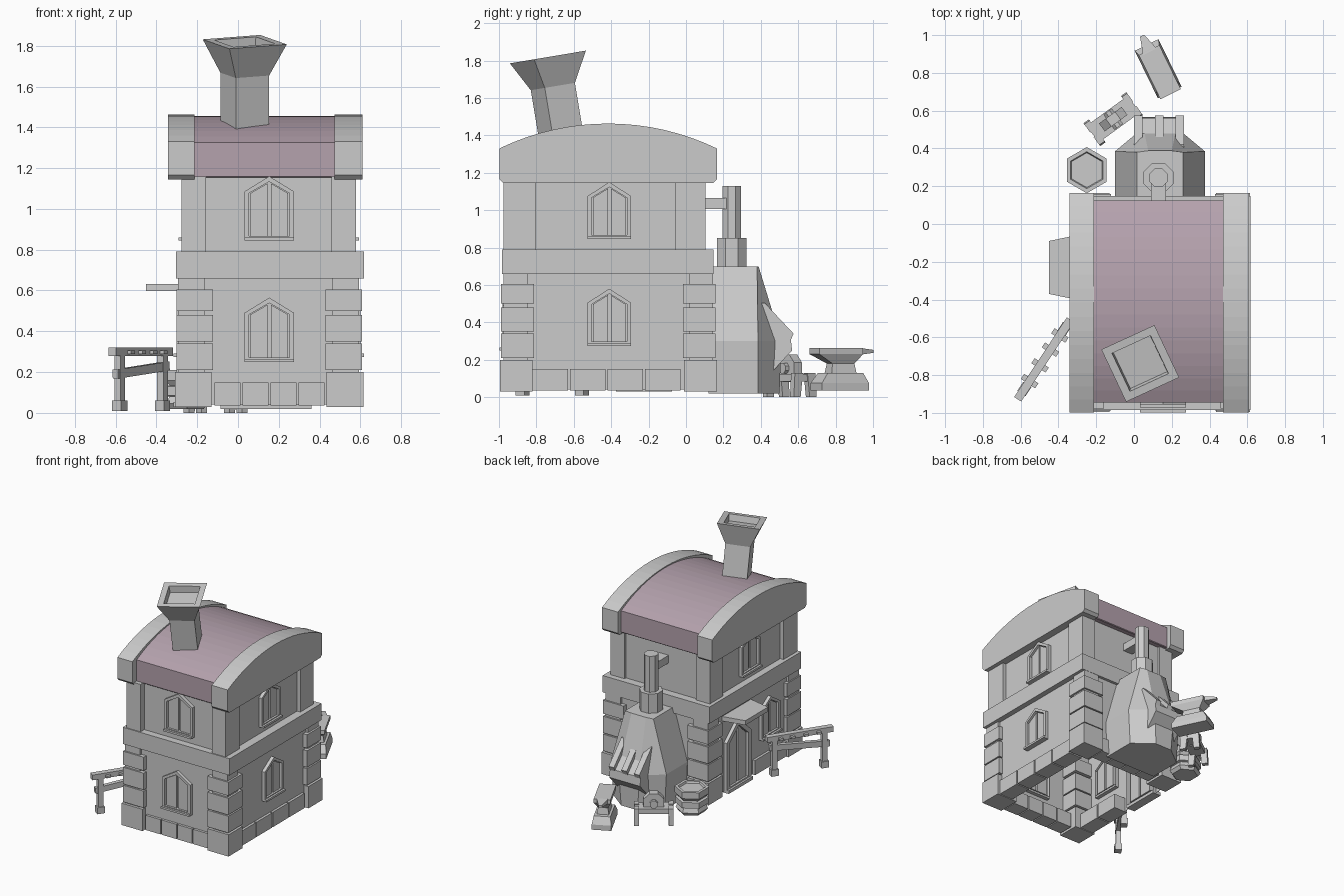
import bpy, bmesh, math
from mathutils import Matrix

cube = bpy.data.objects.get("Cube")
if cube:
    bpy.data.objects.remove(cube)


def material(name, rgb):
    m = bpy.data.materials.new(name)
    m.use_nodes = True
    m.diffuse_color = (*rgb, 1)
    m.node_tree.nodes["Principled BSDF"].inputs["Base Color"].default_value = (*rgb, 1)
    return m


STONE = material("grey stone", (0.6, 0.6, 0.6))
ROOF = material("dusty purple roof", (0.46, 0.36, 0.42))


def place(axis, u, v, w):
    """Profile point (u, v) pushed w along the axis."""
    return {"x": (w, u, v), "y": (u, w, v), "z": (u, v, w)}[axis]


def finish(name, bm, mat, matrix):
    bmesh.ops.recalc_face_normals(bm, faces=bm.faces)
    if matrix:
        bm.transform(matrix)
    me = bpy.data.meshes.new(name)
    bm.to_mesh(me)
    bm.free()
    me.materials.append(mat)
    bpy.context.collection.objects.link(bpy.data.objects.new(name, me))


def loft(name, rings, mat=STONE, matrix=None, caps=True):
    """Join rings of equal point count, one after another."""
    bm = bmesh.new()
    loops = [[bm.verts.new(p) for p in r] for r in rings]
    n = len(rings[0])
    for a, b in zip(loops, loops[1:]):
        for i in range(n):
            bm.faces.new((a[i], a[(i + 1) % n], b[(i + 1) % n], b[i]))
    if caps:
        bm.faces.new(loops[0])
        bm.faces.new(loops[-1])
    finish(name, bm, mat, matrix)


def prism(name, axis, pts, a, b, mat=STONE, matrix=None, caps=True):
    loft(name, [[place(axis, u, v, w) for u, v in pts] for w in (a, b)], mat, matrix, caps)


def box(name, x0, x1, y0, y1, z0, z1, matrix=None, caps=True):
    prism(name, "z", [(x0, y0), (x1, y0), (x1, y1), (x0, y1)], z0, z1, STONE, matrix, caps)


def ngon(n, r, z, cx=0, cy=0, turn=0):
    return [(cx + r * math.cos(turn + math.tau * i / n),
             cy + r * math.sin(turn + math.tau * i / n), z) for i in range(n)]


def square(s, z):
    return ngon(4, s / math.sqrt(2), z, turn=math.pi / 4)


def at(x, y, angle):
    return Matrix.Translation((x, y, 0)) @ Matrix.Rotation(math.radians(angle), 4, "Z")


# Hollow walls and string course
X0, X1, Y0, Y1 = -0.275, 0.575, -0.955, 0.125
INSET = 0.025
box("lower_wall", X0, X1, Y0, Y1, 0.04, 0.7, caps=False)
box("upper_wall", X0 + INSET, X1 - INSET, Y0 + INSET, Y1 - 0.04, 0.7, 1.17, caps=False)
box("string_course", -0.305, 0.617, -0.985, 0.147, 0.66, 0.79)

# Corner stones, brackets and pillars
for side_x, left in (("left", True), ("right", False)):
    for side_y, back in (("front", False), ("back", True)):
        def corner(name, gx, gy, wx, wy, z0, z1):
            xs = (X1 + gx - wx, X1 + gx) if left else (X0 - gx, X0 - gx + wx)
            ys = (Y1 + gy - wy, Y1 + gy) if back else (Y0 - gy, Y0 - gy + wy)
            box(f"{name}_{side_y}_{side_x}", *xs, *ys, z0, z1)
        for i, (z0, z1) in enumerate(((0.03, 0.2), (0.21, 0.34), (0.35, 0.48), (0.5, 0.605))):
            g = 0.04 if i == 0 else 0.033
            corner(f"quoin_{i}", g if left else g - 0.006, g, 0.18, 0.175, z0, z1)
        corner("corner_core", 0.018, 0.02, 0.13, 0.13, 0.1, 0.69)
        corner("pillar", 0.003, -0.022 if back else 0.022, 0.12, 0.16 if back else 0.172, 0.79, 1.16)

# Plinth stones
for i in range(4):
    x0, y0 = -0.115 + i * 0.137, -0.82 + i * 0.2
    for name, a, b in (("front", Y0 - 0.02, Y0 + 0.1), ("back", Y1 - 0.1, Y1 + 0.02)):
        box(f"plinth_{name}_{i}", x0, x0 + 0.128, a, b, 0.035, 0.15)
    for name, a, b in (("right", X0 - 0.02, X0 + 0.1), ("left", X1 - 0.1, X1 + 0.02)):
        if name == "left" or i < 2:
            box(f"plinth_{name}_{i}", a, b, y0, y0 + 0.19, 0.035, 0.15)


# Pointed windows and door
def arch(c, half, z0, z1, z2):
    return [(c - half, z0), (c + half, z0), (c + half, z1), (c, z2), (c - half, z1)]


def opening(name, axis, wall, out, c, half, z0, z1, z2, t=0.022):
    outer = arch(c, half, z0, z1, z2)
    inner = arch(c, half - t, z0 + t, z1 - t * 0.4, z2 - t * 1.2)
    front, back = wall + out * 0.026, wall - out * 0.03
    loft(name + "_frame", [[place(axis, u, v, w) for u, v in pts] for pts, w in
         ((outer, back), (outer, front), (inner, front), (inner, back))], caps=False)
    h = half - t
    for s in (-1, 1):
        top = z2 - t * 1.2 - 0.008
        pts = [(c + s * 0.008, z0 + t), (c + s * h * 0.93, z0 + t),
               (c + s * h * 0.93, z1 - t * 0.4), (c + s * 0.008, top)]
        prism(f"{name}_pane_{'a' if s < 0 else 'b'}", axis, pts, back, wall + out * 0.01)
    sill = [(c - half, z0), (c + half, z0), (c + half, z0 + t * 0.7), (c - half, z0 + t * 0.7)]
    prism(name + "_sill", axis, sill, back, wall + out * 0.042)


for lvl, z, dx in (("lower", 0.25, 0), ("upper", 0.845, INSET)):
    opening(f"front_{lvl}_window", "y", Y0 + dx, -1, 0.153, 0.122, z, z + 0.24, z + 0.315)
    z += 0.025 if lvl == "lower" else 0
    opening(f"left_{lvl}_window", "x", X1 - dx, 1, -0.41, 0.117, z, z + 0.23, z + 0.305)
    cy = -0.41 if lvl == "upper" else -0.62
    opening(f"right_{lvl}_window", "x", X0 + dx, -1, cy, 0.115, z, z + 0.23, z + 0.305)
opening("door", "x", X0, -1, -0.225, 0.15, 0.03, 0.42, 0.55, 0.035)
prism("door_awning", "z", [(-0.26, -0.05), (-0.26, -0.41), (-0.45, -0.37), (-0.45, -0.09)], 0.597, 0.632)


# Barrel roof between two thick gables
def vault(y0, y1, z0, z1, top, cut):
    c, h, n = (y0 + y1) / 2, (y1 - y0) / 2, 16
    rise = top - z1
    r = (h * h + rise * rise) / (2 * rise)
    a = math.asin(h / r)
    arc = [(c + r * math.sin(a - 2 * a * i / n), top - r + r * math.cos(a - 2 * a * i / n))
           for i in range(n + 1)]
    return [(y0, z0 + cut), (y0 + cut, z0), (y1 - cut, z0), (y1, z0 + cut)] + arc


prism("roof", "x", vault(-0.945, 0.125, 1.155, 1.325, 1.455, 0.005), -0.23, 0.49, ROOF)
gable = vault(-0.998, 0.165, 1.145, 1.33, 1.463, 0.02)
prism("gable_right", "x", gable, -0.342, -0.213)
prism("gable_left", "x", gable, 0.472, 0.61)

# Crooked flared chimney with sunken top
tilt = Matrix.Translation((0.033, -0.665, 1.38)) @ Matrix.Rotation(math.radians(9.5), 4, "X") \
    @ Matrix.Rotation(math.radians(25), 4, "Z")
loft("chimney", [square(s, z) for s, z in
     ((0.18, 0), (0.18, 0.285), (0.31, 0.445), (0.225, 0.445), (0.215, 0.395))], matrix=tilt)


# Forge body: half octagon tapering to its flue
def forge_ring(x0, x1, y1, y2, cut, z):
    return [(x0, 0.12, z), (x1, 0.12, z), (x1, y1, z), (x1 - cut, y2, z), (x0 + cut, y2, z), (x0, y1, z)]


loft("forge_body", [forge_ring(-0.085, 0.36, 0.385, 0.5, 0.15, 0.02),
                    forge_ring(-0.1, 0.375, 0.385, 0.51, 0.15, 0.3),
                    forge_ring(0.015, 0.26, 0.38, 0.388, 0.06, 0.7)])
prism("forge_hood", "x", [(0.38, 0.46), (0.42, 0.46), (0.56, 0.315), (0.567, 0.25), (0.455, 0.13), (0.38, 0.13)],
      0, 0.265)
for x in (0.0, 0.11, 0.22):
    prism("hood_rib", "x", [(0.38, 0.5), (0.42, 0.505), (0.575, 0.34), (0.56, 0.305), (0.4, 0.35)], x, x + 0.045)
for name, r, z0, z1 in (("flue_base", 0.085, 0.69, 0.85), ("flue_pipe", 0.053, 0.85, 1.13)):
    loft(name, [ngon(8, r, z, 0.13, 0.245, math.pi / 8) for z in (z0, z1)])
box("flue_arm", 0.09, 0.17, 0.08, 0.22, 1.005, 1.065)

# Banded barrel with sunken top
rings = [(0.095, 0.02), (0.115, 0.045), (0.1, 0.08), (0.12, 0.085), (0.12, 0.13), (0.1, 0.135),
         (0.122, 0.16), (0.122, 0.21), (0.098, 0.21), (0.092, 0.195)]
loft("water_barrel", [ngon(6, r, z, -0.25, 0.285, math.pi / 6) for r, z in rings])

# Grindstone on its trestle
m = at(-0.11, 0.555, 36)
for s in (-1, 1):
    for e in (-1, 1):
        leg = [(e * 0.03, 0), (e * 0.075, 0), (e * 0.068, 0.13), (e * 0.015, 0.13)]
        prism("trestle_leg", "x", leg, s * 0.105, s * 0.14, matrix=m)
box("trestle_top", -0.135, 0.135, -0.055, 0.055, 0.085, 0.125, matrix=m)
for name, r, w in (("grindstone", 0.08, 0.026), ("grindstone_axle", 0.03, 0.05)):
    prism(name, "y", [(x, z + 0.155) for x, z, _ in ngon(8, r, 0, turn=math.pi / 8)], -w, w, matrix=m)

# Anvil
m = at(0.128, 0.822, 116)


def slab(x0, x1, w, z):
    return [(x0, -w, z), (x1, -w, z), (x1, w, z), (x0, w, z)]


loft("anvil_base", [slab(-0.14, 0.14, 0.07, 0.035), slab(-0.14, 0.14, 0.07, 0.075),
                    slab(-0.1, 0.11, 0.06, 0.13)], matrix=m)
loft("anvil_block", [slab(-0.07, 0.08, 0.045, 0.12), slab(-0.06, 0.07, 0.035, 0.18),
                     slab(-0.15, 0.11, 0.06, 0.23), slab(-0.15, 0.11, 0.06, 0.262)], matrix=m)
loft("anvil_horn", [[(x, y * w, 0.245 + z * h) for y, z in ((-1, -1), (1, -1), (1, 1), (-1, 1))]
     for x, w, h in ((0.1, 0.04, 0.018), (0.195, 0.012, 0.008))], matrix=m)

# Hitching rail
m = at(-0.475, -0.715, 56.5)
box("hitch_bar", -0.255, 0.25, -0.022, 0.022, 0.28, 0.32, matrix=m)
lower = m @ Matrix.Translation((0, 0, 0.21)) @ Matrix.Rotation(math.radians(-5), 4, "Y")
box("hitch_lower_rail", -0.23, 0.23, -0.016, 0.016, -0.022, 0.022, matrix=lower)
for x in (-0.19, 0.19):
    box("hitch_post", x - 0.02, x + 0.02, -0.018, 0.018, 0.05, 0.29, matrix=m)
    box("hitch_foot", x - 0.028, x + 0.028, -0.026, 0.026, 0.01, 0.06, matrix=m)
for x in (-0.14, -0.04, 0.06, 0.15):
    box("hitch_peg", x - 0.016, x + 0.016, -0.045, 0.045, 0.288, 0.305, matrix=m)
